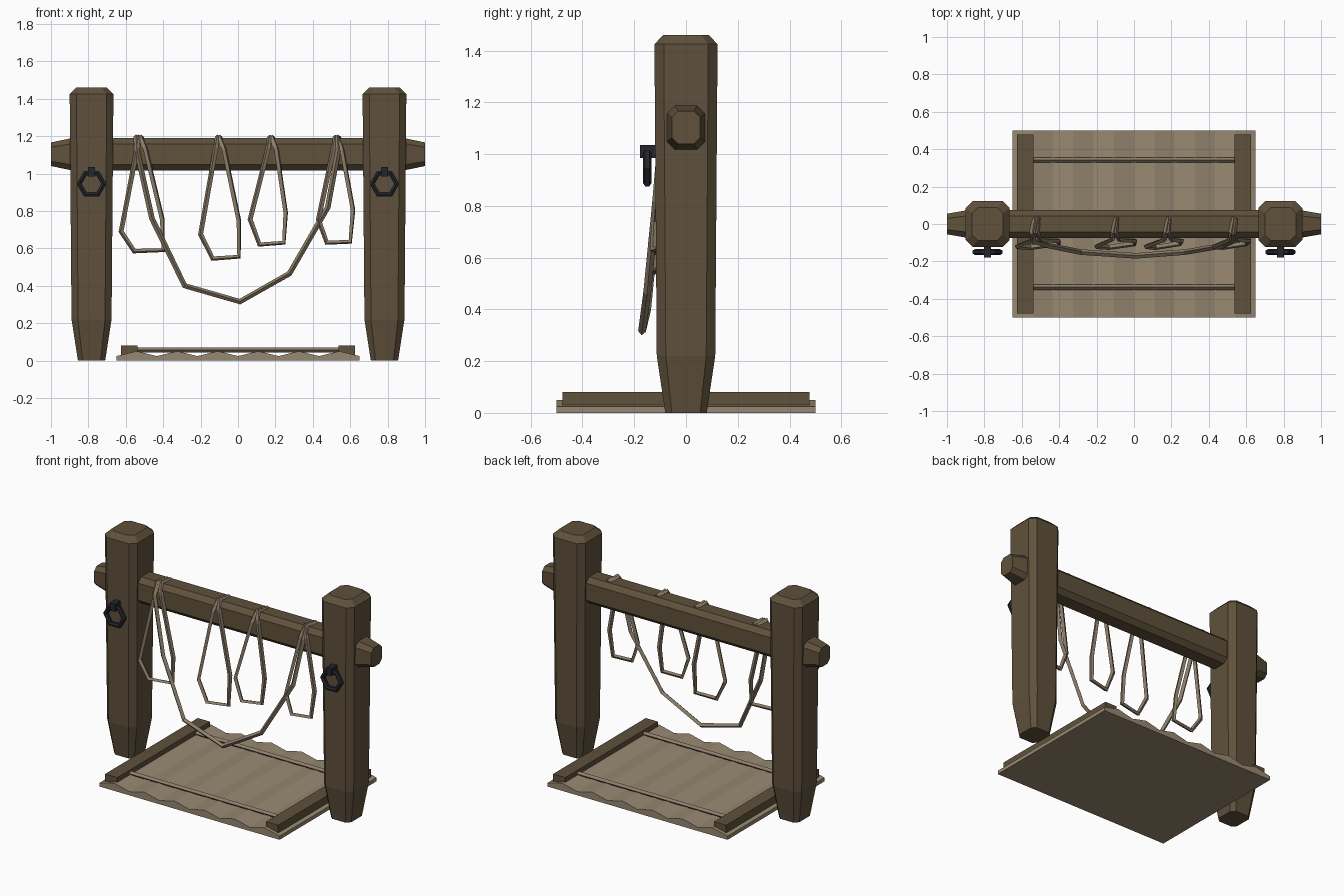
import bpy, bmesh, math
from mathutils import Vector

if "Cube" in bpy.data.objects:
    bpy.data.objects.remove(bpy.data.objects["Cube"])


def material(name, color):
    m = bpy.data.materials.new(name)
    m.use_nodes = True
    m.diffuse_color = (*color, 1)
    m.node_tree.nodes["Principled BSDF"].inputs["Base Color"].default_value = (*color, 1)
    return m


WOOD = material("dark wood", (0.115, 0.083, 0.045))
PALE = material("pale plank wood", (0.31, 0.245, 0.165))
ROPE = material("rope", (0.26, 0.205, 0.14))
IRON = material("black iron", (0.017, 0.019, 0.023))


def add_mesh(name, bm, mat):
    bmesh.ops.recalc_face_normals(bm, faces=bm.faces)
    mesh = bpy.data.meshes.new(name)
    bm.to_mesh(mesh)
    bm.free()
    mesh.materials.append(mat)
    obj = bpy.data.objects.new(name, mesh)
    bpy.context.collection.objects.link(obj)
    return obj


def loft(name, sections, mat, place):
    """Join chamfered rectangles (distance, half_a, half_b, chamfer) along an axis."""
    bm = bmesh.new()
    rings = []
    for d, a, b, c in sections:
        pts = [(a, b - c), (a - c, b), (c - a, b), (-a, b - c),
               (-a, c - b), (c - a, -b), (a - c, -b), (a, c - b)]
        rings.append([bm.verts.new(place(u, v, d)) for u, v in pts])
    for r, s in zip(rings, rings[1:]):
        for i in range(8):
            j = (i + 1) % 8
            bm.faces.new((r[i], r[j], s[j], s[i]))
    bm.faces.new(rings[0])
    bm.faces.new(rings[-1])
    return add_mesh(name, bm, mat)


def box(name, lo, hi, mat):
    bm = bmesh.new()
    bmesh.ops.create_cube(bm, size=1)
    lo, hi = Vector(lo), Vector(hi)
    for v in bm.verts:
        v.co = (lo + hi) / 2 + v.co * (hi - lo)
    return add_mesh(name, bm, mat)


def tube(name, points, radius, mat, closed=False, resolution=0):
    """Sweep a low-poly round section along straight segments."""
    cu = bpy.data.curves.new(name, "CURVE")
    cu.dimensions = "3D"
    cu.bevel_depth = radius
    cu.bevel_resolution = resolution
    cu.use_fill_caps = True
    sp = cu.splines.new("POLY")
    sp.points.add(len(points) - 1)
    for p, co in zip(sp.points, points):
        p.co = (*co, 1)
    sp.use_cyclic_u = closed
    tmp = bpy.data.objects.new(name + "_path", cu)
    bpy.context.collection.objects.link(tmp)
    bpy.context.view_layer.update()
    ev = tmp.evaluated_get(bpy.context.evaluated_depsgraph_get())
    bm = bmesh.new()
    bm.from_mesh(ev.to_mesh())
    bpy.data.objects.remove(tmp)
    for f in bm.faces:
        f.smooth = False
        f.material_index = 0
    return add_mesh(name, bm, mat)


# Posts, iron rings and mat battens, one per side
for side, s in (("left", 1), ("right", -1)):
    px = 0.783 * s
    loft(side + "_post",
         [(0, 0.073, 0.08, 0.025), (0.22, 0.107, 0.113, 0.035),
          (1.425, 0.117, 0.122, 0.036), (1.46, 0.082, 0.088, 0.03)],
         WOOD, lambda u, v, d: (px + u, v, d))
    ring = [(px + 0.066 * math.cos(k * math.pi / 3), -0.15,
             0.945 + 0.066 * math.sin(k * math.pi / 3)) for k in range(6)]
    tube(side + "_iron_ring", ring, 0.016, IRON, True, 1)
    box(side + "_ring_bracket", (px - 0.018, -0.178, 0.985),
        (px + 0.018, -0.11, 1.035), IRON)
    x0, x1 = sorted((0.537 * s, 0.625 * s))
    box(side + "_batten", (x0, -0.478, 0.02), (x1, 0.478, 0.08), WOOD)

# Crossbeam with tapered ends
loft("crossbeam",
     [(-1, 0.055, 0.063, 0.025), (-0.89, 0.074, 0.086, 0.03),
      (0.89, 0.074, 0.086, 0.03), (1, 0.055, 0.063, 0.025)],
     WOOD, lambda u, v, d: (d, u, 1.103 + v))

# Ridged plank mat: zigzag top over a flat underside
bm = bmesh.new()
N = 12
profile = [(-0.65 + 1.3 * i / N, 0.05 if i % 2 else 0.024) for i in range(N + 1)]
outline = profile + [(0.65, 0), (-0.65, 0)]
front = [bm.verts.new((x, -0.5, z)) for x, z in outline]
back = [bm.verts.new((x, 0.5, z)) for x, z in outline]
bm.faces.new(front)
bm.faces.new(back)
for i in range(len(outline)):
    j = (i + 1) % len(outline)
    bm.faces.new((front[i], front[j], back[j], back[i]))
add_mesh("plank_mat", bm, PALE)

# Binding rods across the mat
for label, y in (("front", -0.338), ("back", 0.342)):
    tube(label + "_binding_rod", [(-0.54, y, 0.057), (0.54, y, 0.057)], 0.014, ROPE)

# Hanging loops: beam x, left corner, two bottom corners, right corner (x, z)
loops = [
    (-0.53, (-0.625, 0.69), (-0.555, 0.585), (-0.40, 0.59), (-0.405, 0.755)),
    (-0.11, (-0.20, 0.675), (-0.135, 0.545), (0.005, 0.555), (0.005, 0.745)),
    (0.17, (0.065, 0.755), (0.115, 0.62), (0.245, 0.63), (0.255, 0.79)),
    (0.52, (0.43, 0.755), (0.475, 0.63), (0.60, 0.635), (0.615, 0.805)),
]
for n, (x, a, b, c, d) in enumerate(loops, 1):
    pts = [(x + 0.015, 0.035, 1.185), (x, -0.045, 1.195), (x - 0.01, -0.085, 1.13)]
    pts += [(p[0], y, p[1]) for p, y in zip((a, b, c, d), (-0.12, -0.125, -0.105, -0.09))]
    pts += [(x + 0.035, -0.085, 1.13), (x + 0.01, -0.045, 1.195), (x + 0.02, 0.035, 1.185)]
    tube("rope_loop_%d" % n, pts, 0.014, ROPE)

# Long rope slung between the outer loops
swag = [(-0.53, 0.03, 1.185), (-0.545, -0.05, 1.195), (-0.54, -0.09, 1.12),
        (-0.46, -0.115, 0.76), (-0.285, -0.15, 0.40), (0.01, -0.17, 0.315),
        (0.275, -0.15, 0.465), (0.48, -0.115, 0.82), (0.535, -0.09, 1.12),
        (0.53, -0.05, 1.195), (0.545, 0.03, 1.185)]
tube("slung_rope", swag, 0.015, ROPE)
